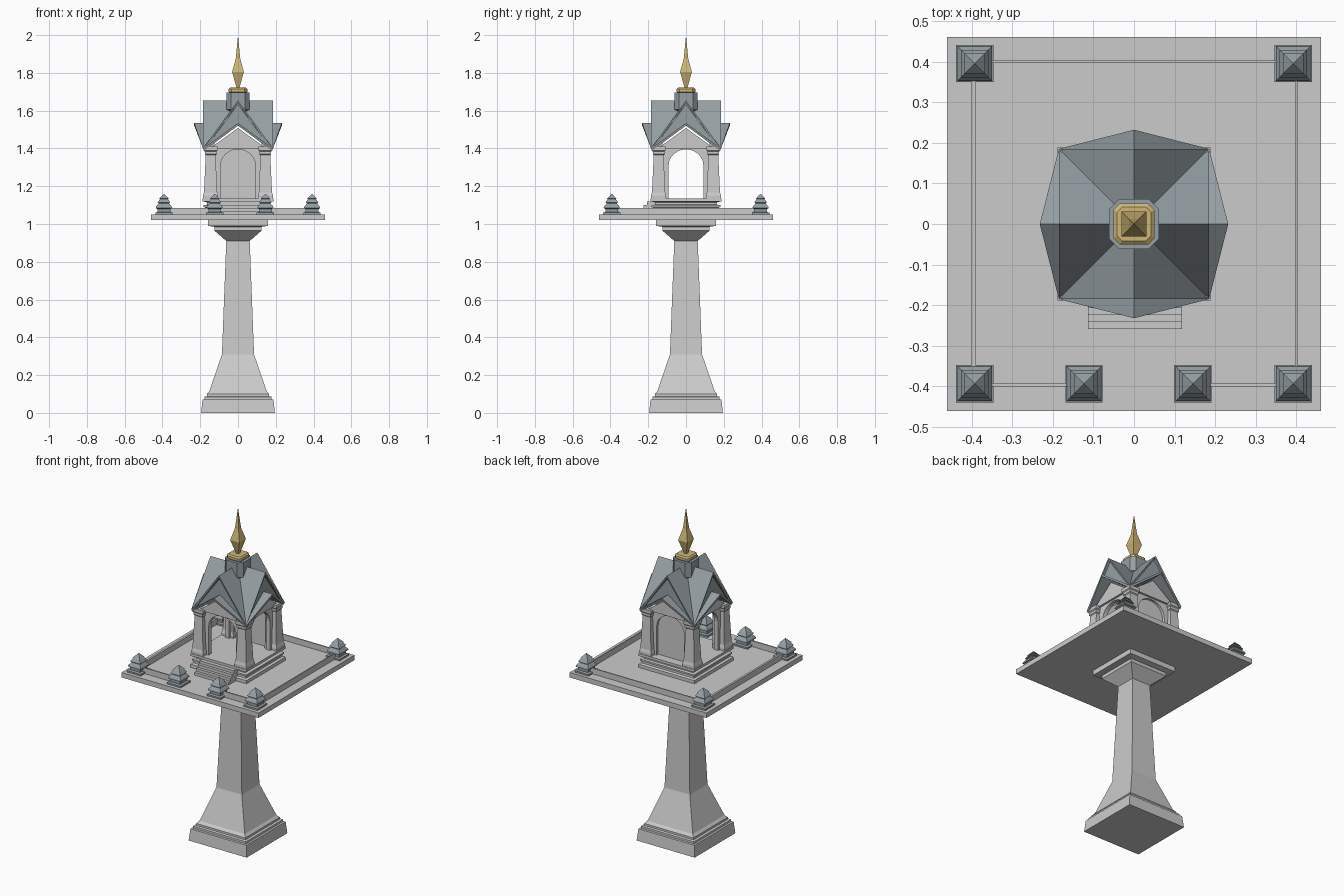
import bpy, bmesh, math
from mathutils import Matrix, Vector

if "Cube" in bpy.data.objects:
    bpy.data.objects.remove(bpy.data.objects["Cube"])


def material(name, rgb):
    m = bpy.data.materials.new(name)
    m.diffuse_color = (*rgb, 1)
    m.use_nodes = True
    m.node_tree.nodes["Principled BSDF"].inputs["Base Color"].default_value = m.diffuse_color
    return m


SLATE = material("slate", (0.30, 0.35, 0.37))
GOLD = material("gold", (0.62, 0.47, 0.18))


def finish(name, bm, mat=None):
    bmesh.ops.remove_doubles(bm, verts=bm.verts, dist=1e-5)
    me = bpy.data.meshes.new(name)
    bm.to_mesh(me)
    bm.free()
    ob = bpy.data.objects.new(name, me)
    bpy.context.collection.objects.link(ob)
    if mat:
        me.materials.append(mat)
    return ob


def tiers(name, profile, at=(0, 0), mat=None, chamfer=0.0):
    """Stack of square (or corner-cut) rings given as (half width, z)."""
    bm = bmesh.new()
    rings = []
    for h, z in profile:
        c = h * (1 - chamfer)
        if chamfer:
            pts = [(h, -c), (h, c), (c, h), (-c, h), (-h, c), (-h, -c), (-c, -h), (c, -h)]
        else:
            pts = [(h, -h), (h, h), (-h, h), (-h, -h)]
        rings.append([bm.verts.new((at[0] + x, at[1] + y, z)) for x, y in pts])
    n = len(rings[0])
    for a, b in zip(rings, rings[1:]):
        for i in range(n):
            j = (i + 1) % n
            bm.faces.new((a[i], a[j], b[j], b[i]))
    bm.faces.new(rings[0][::-1])
    bm.faces.new(rings[-1])
    return finish(name, bm, mat)


def box(name, x0, x1, y0, y1, z0, z1, mat=None):
    bm = bmesh.new()
    bmesh.ops.create_cube(bm, size=1)
    for v in bm.verts:
        v.co = ((x0 + x1) / 2 + v.co.x * (x1 - x0), (y0 + y1) / 2 + v.co.y * (y1 - y0),
                (z0 + z1) / 2 + v.co.z * (z1 - z0))
    return finish(name, bm, mat)


def panel(name, pts, y, depth, turn=0, mat=None):
    """Outline in x, z at the front, given thickness, turned about the z axis."""
    bm = bmesh.new()
    f = bm.faces.new([bm.verts.new((x, y, z)) for x, z in pts])
    r = bmesh.ops.extrude_face_region(bm, geom=[f])
    for v in r["geom"]:
        if isinstance(v, bmesh.types.BMVert):
            v.co.y += depth
    bmesh.ops.recalc_face_normals(bm, faces=bm.faces)
    bm.transform(Matrix.Rotation(turn * math.pi / 2, 4, "Z"))
    return finish(name, bm, mat)


def cross_gable(name, ridge_z, reach, s=0.185, eave_z=1.4, thick=0.014):
    bm = bmesh.new()
    for k in range(4):
        rot = Matrix.Rotation(k * math.pi / 2, 3, "Z")
        c, e, r, l = [bm.verts.new(rot @ Vector(p)) for p in (
            (0, 0, ridge_z), (0, -reach, ridge_z), (s, -s, eave_z), (-s, -s, eave_z))]
        bm.faces.new((c, e, r))
        bm.faces.new((c, l, e))
    ob = finish(name, bm, SLATE)
    mod = ob.modifiers.new("thickness", "SOLIDIFY")
    mod.thickness = thick
    mod.offset = -1


# Pedestal and platform
tiers("pedestal", [(0.195, 0), (0.188, 0.07), (0.178, 0.072), (0.178, 0.085), (0.165, 0.088),
                   (0.165, 0.1), (0.152, 0.115), (0.085, 0.31), (0.062, 0.91),
                   (0.125, 0.965), (0.125, 0.985), (0.16, 0.99), (0.16, 1.02)])
box("platform", -0.46, 0.46, -0.46, 0.46, 1.02, 1.05)

# Fence posts shaped as little tiered towers
POST = [(0.046, 1.05), (0.046, 1.06), (0.034, 1.064), (0.034, 1.08), (0.043, 1.084), (0.041, 1.092),
        (0.028, 1.108), (0.028, 1.112), (0.034, 1.114), (0.021, 1.132), (0.025, 1.134), (0.001, 1.16)]
for i, p in enumerate([(-0.392, -0.393), (-0.123, -0.393), (0.145, -0.393), (0.392, -0.393),
                       (-0.392, 0.395), (0.392, 0.395)]):
    tiers(f"fence_post_{i}", POST, p, SLATE)

# Fence rails, open at the front
box("rail_back", -0.392, 0.392, 0.396, 0.403, 1.05, 1.085)
box("rail_left", -0.401, -0.389, -0.393, 0.395, 1.05, 1.085)
box("rail_right", 0.396, 0.403, -0.393, 0.395, 1.05, 1.085)
box("rail_front_left", -0.392, -0.123, -0.4, -0.392, 1.05, 1.085)
box("rail_front_right", 0.145, 0.392, -0.4, -0.392, 1.05, 1.085)

# House plinth and front steps
tiers("plinth", [(0.188, 1.05), (0.188, 1.07), (0.175, 1.075), (0.175, 1.088), (0.182, 1.09),
                 (0.182, 1.1), (0.165, 1.102), (0.165, 1.115), (0.188, 1.12), (0.188, 1.135)])
for i in range(4):
    box(f"step_{i}", -0.113, 0.118, -0.258 + 0.017 * i, -0.16,
        1.05 + 0.017 * i, 1.067 + 0.017 * i)

# Corner columns with bases and capitals
COLUMN = [(0.04, 1.135), (0.04, 1.15), (0.035, 1.168), (0.026, 1.365), (0.031, 1.37),
          (0.031, 1.385), (0.036, 1.39), (0.036, 1.41)]
for sx in (-1, 1):
    for sy in (-1, 1):
        tiers(f"column_{sx}_{sy}", COLUMN, (sx * 0.145, sy * 0.145))

# Arched walls on all sides, the back one filled in
arch = [(0.092 * math.cos(a), 1.31 + 0.085 * math.sin(a))
        for a in [math.pi * i / 12 for i in range(13)]]
outline = [(0.125, 1.135), (0.125, 1.41), (0, 1.49), (-0.125, 1.41), (-0.125, 1.135)]
for k in range(4):
    panel(f"arch_wall_{k}", outline + [(-0.092, 1.135)] + arch[::-1] + [(0.092, 1.135)],
          -0.15, 0.025, k)
    panel(f"pediment_{k}", [(0.15, 1.4), (0, 1.508), (-0.15, 1.4)], -0.165, 0.012, k)
    panel(f"upper_gable_{k}", [(0.165, 1.41), (0, 1.635), (-0.165, 1.41), (0, 1.525)],
          -0.172, 0.01, k, SLATE)
panel("back_wall", [(0.1, 1.135), (0.1, 1.4), (-0.1, 1.4), (-0.1, 1.135)], -0.135, 0.012, 2)

# Two crossed gable roofs
cross_gable("upper_roof", 1.655, 0.185)
cross_gable("lower_roof", 1.535, 0.232)

# Turret and gilded spire
tiers("turret", [(0.052, 1.54), (0.055, 1.60), (0.061, 1.605), (0.061, 1.695)], mat=SLATE, chamfer=0.4)
tiers("gold_collar", [(0.04, 1.69), (0.05, 1.7), (0.05, 1.715), (0.042, 1.722), (0.03, 1.722)],
      mat=GOLD, chamfer=0.3)
tiers("spire", [(0.006, 1.715), (0.031, 1.805), (0.012, 1.875), (0.0008, 1.99)], mat=GOLD)
